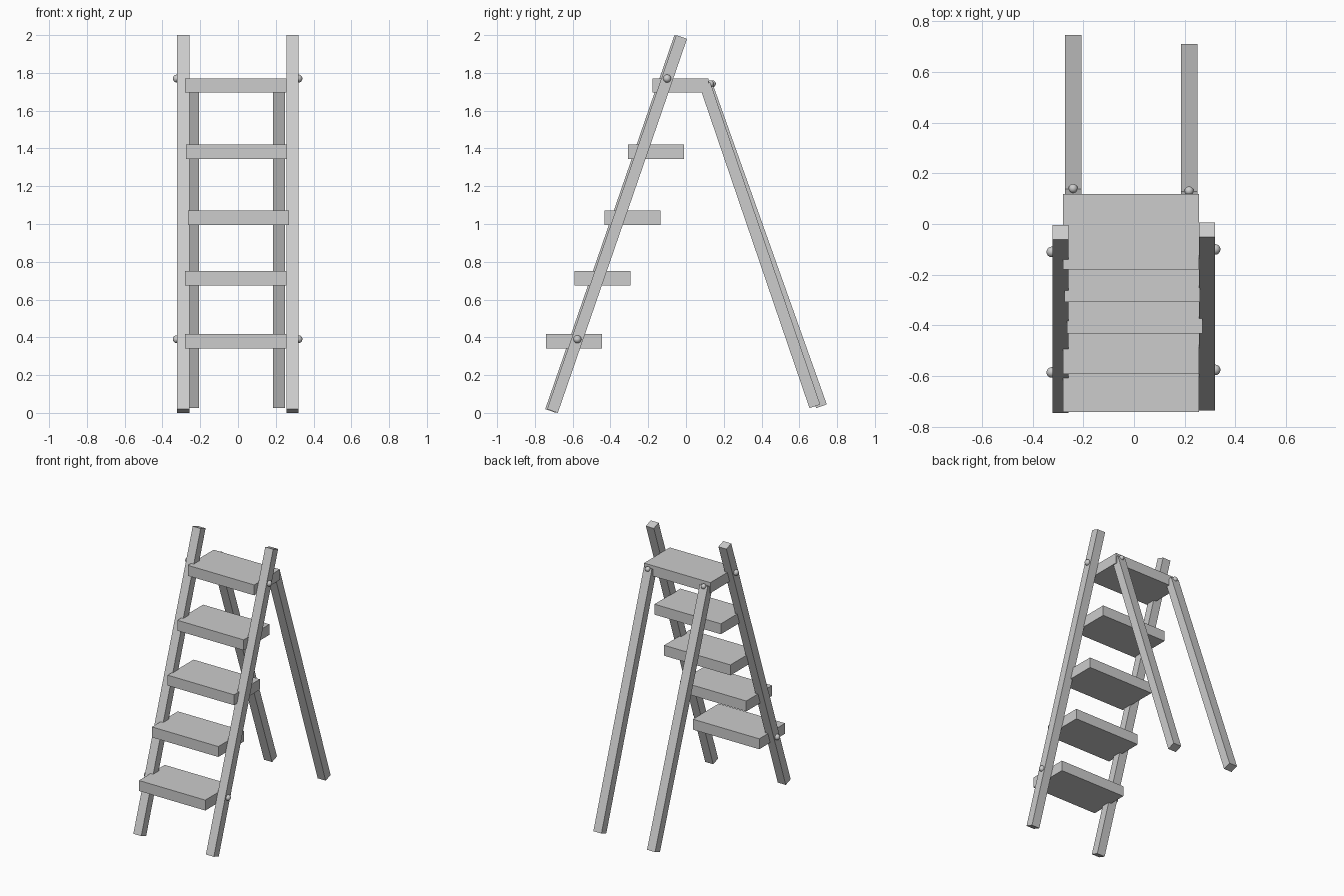
import bpy
from mathutils import Vector

default_cube = bpy.data.objects.get("Cube")
if default_cube:
    bpy.data.objects.remove(default_cube, do_unlink=True)

GREY = (0.604, 0.604, 0.604, 1)
grey = bpy.data.materials.new("plain_grey")
grey.use_nodes = True
grey.diffuse_color = GREY
grey.node_tree.nodes["Principled BSDF"].inputs["Base Color"].default_value = GREY


def box(name, center, size, tilt=None):
    """Box with its own z axis optionally turned along a direction in the yz plane."""
    bpy.ops.mesh.primitive_cube_add(size=1, location=center)
    obj = bpy.context.object
    obj.name = name
    obj.scale = size
    if tilt is not None:
        obj.rotation_euler.x = -tilt
    obj.data.materials.append(grey)
    return obj


def beam(name, x, width, bottom, top, thickness=0.06):
    """Square-ended beam between two (y, z) points."""
    a, b = Vector((x, *bottom)), Vector((x, *top))
    run = b - a
    tilt = Vector((run.z, run.y)).angle_signed(Vector((1, 0)))
    return box(name, (a + b) / 2, (width, thickness, run.length), tilt)


def bolt(name, location, radius=0.021):
    bpy.ops.mesh.primitive_uv_sphere_add(segments=16, ring_count=10, radius=radius, location=location)
    obj = bpy.context.object
    obj.name = name
    obj.data.materials.append(grey)
    bpy.ops.object.shade_smooth()


# Front rails with their bolts, one slightly further back than the other
for side, x, shift in (("right", -0.29, -0.005), ("left", 0.288, 0.005)):
    beam(f"{side}_rail", x, 0.064, (-0.712 + shift, 0.01), (-0.028 + shift, 1.99))
    bolt_x = -0.324 if side == "right" else 0.32
    bolt(f"{side}_upper_bolt", (bolt_x, -0.105 + shift, 1.77))
    bolt(f"{side}_lower_bolt", (bolt_x, -0.58 + shift, 0.39))

# Rear legs hinged to the top step
for side, x, foot_y, top_y in (("right", -0.24, 0.717, 0.11), ("left", 0.217, 0.682, 0.1)):
    beam(f"{side}_rear_leg", x, 0.065, (foot_y, 0.035), (top_y, 1.74))
    bolt(f"{side}_hinge_bolt", (x, top_y + 0.03, 1.742), 0.018)

# Steps: sideways offset, middle depth and middle height
steps = [
    (-0.012, -0.593, 0.38),
    (-0.012, -0.443, 0.713),
    (0.003, -0.283, 1.033),
    (-0.007, -0.158, 1.383),
    (-0.012, -0.03, 1.733),
]
for i, center in enumerate(steps, 1):
    box(f"step_{i}", center, (0.535, 0.297, 0.076))
